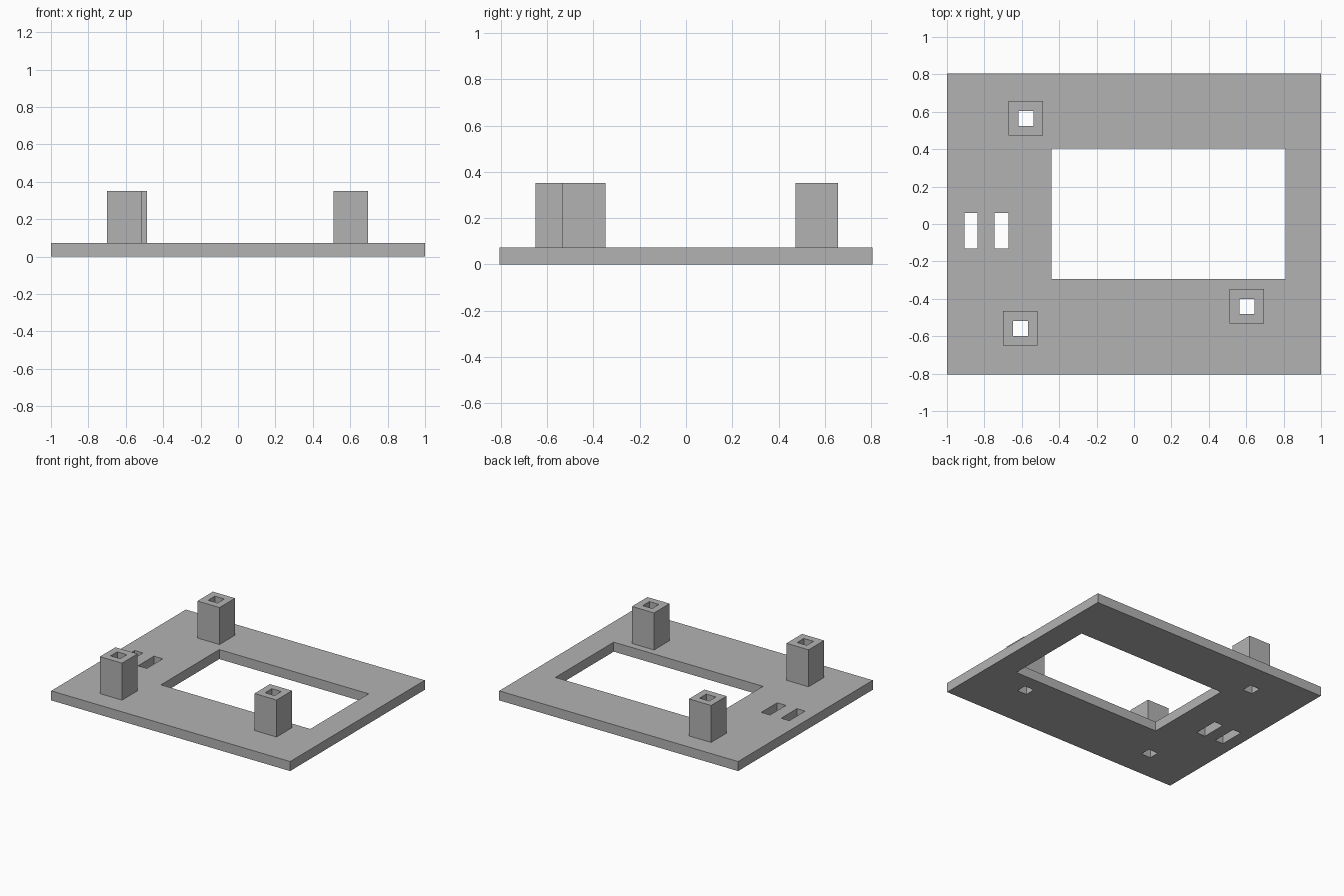
import bpy
import bmesh

if "Cube" in bpy.data.objects:
    bpy.data.objects.remove(bpy.data.objects["Cube"], do_unlink=True)

PLATE_TOP, POST_TOP = 0.072, 0.352
POST, BORE = 0.185, 0.08

grey = bpy.data.materials.new("light_grey")
grey.use_nodes = True
colour = (0.45, 0.45, 0.45, 1)
grey.diffuse_color = colour
grey.node_tree.nodes["Principled BSDF"].inputs["Base Color"].default_value = colour


def box(name, x0, x1, y0, y1, z0, z1):
    """Box spanning the given limits."""
    bm = bmesh.new()
    bmesh.ops.create_cube(bm, size=1)
    for v in bm.verts:
        v.co = (x1 if v.co.x > 0 else x0,
                y1 if v.co.y > 0 else y0,
                z1 if v.co.z > 0 else z0)
    mesh = bpy.data.meshes.new(name)
    bm.to_mesh(mesh)
    bm.free()
    mesh.materials.append(grey)
    obj = bpy.data.objects.new(name, mesh)
    bpy.context.collection.objects.link(obj)
    return obj


def square(name, x, y, size, z0, z1):
    h = size / 2
    return box(name, x - h, x + h, y - h, y + h, z0, z1)


def cut(obj, cutter):
    cutter.hide_render = True
    cutter.hide_viewport = True
    cutter.display_type = 'WIRE'
    mod = obj.modifiers.new(cutter.name, 'BOOLEAN')
    mod.operation = 'DIFFERENCE'
    mod.solver = 'EXACT'
    mod.object = cutter


# Base plate with the large window and two strap slots
plate = box("base_plate", -1, 1, -0.805, 0.805, 0, PLATE_TOP)
openings = {
    "window_cutter": (-0.44, 0.81, -0.293, 0.405),
    "outer_slot_cutter": (-0.907, -0.838, -0.13, 0.06),
    "inner_slot_cutter": (-0.746, -0.672, -0.13, 0.06),
}
for name, limits in openings.items():
    cut(plate, box(name, *limits, -0.1, 0.2))

# Square posts, each bored through post and plate
posts = {
    "back_right_post": (-0.578, 0.565),
    "front_right_post": (-0.608, -0.558),
    "front_left_post": (0.603, -0.44),
}
for name, (x, y) in posts.items():
    post = square(name, x, y, POST, PLATE_TOP, POST_TOP)
    bore = square(name + "_bore_cutter", x, y, BORE, -0.1, 0.5)
    cut(post, bore)
    cut(plate, bore)

# Bake the cuts and drop the cutters
bpy.context.view_layer.update()
graph = bpy.context.evaluated_depsgraph_get()
solids = [o for o in bpy.context.collection.objects if o.modifiers]
baked = [(o, bpy.data.meshes.new_from_object(o.evaluated_get(graph))) for o in solids]
for obj, mesh in baked:
    obj.modifiers.clear()
    obj.data = mesh
for obj in list(bpy.context.collection.objects):
    if obj.name.endswith("_cutter"):
        bpy.data.objects.remove(obj, do_unlink=True)
